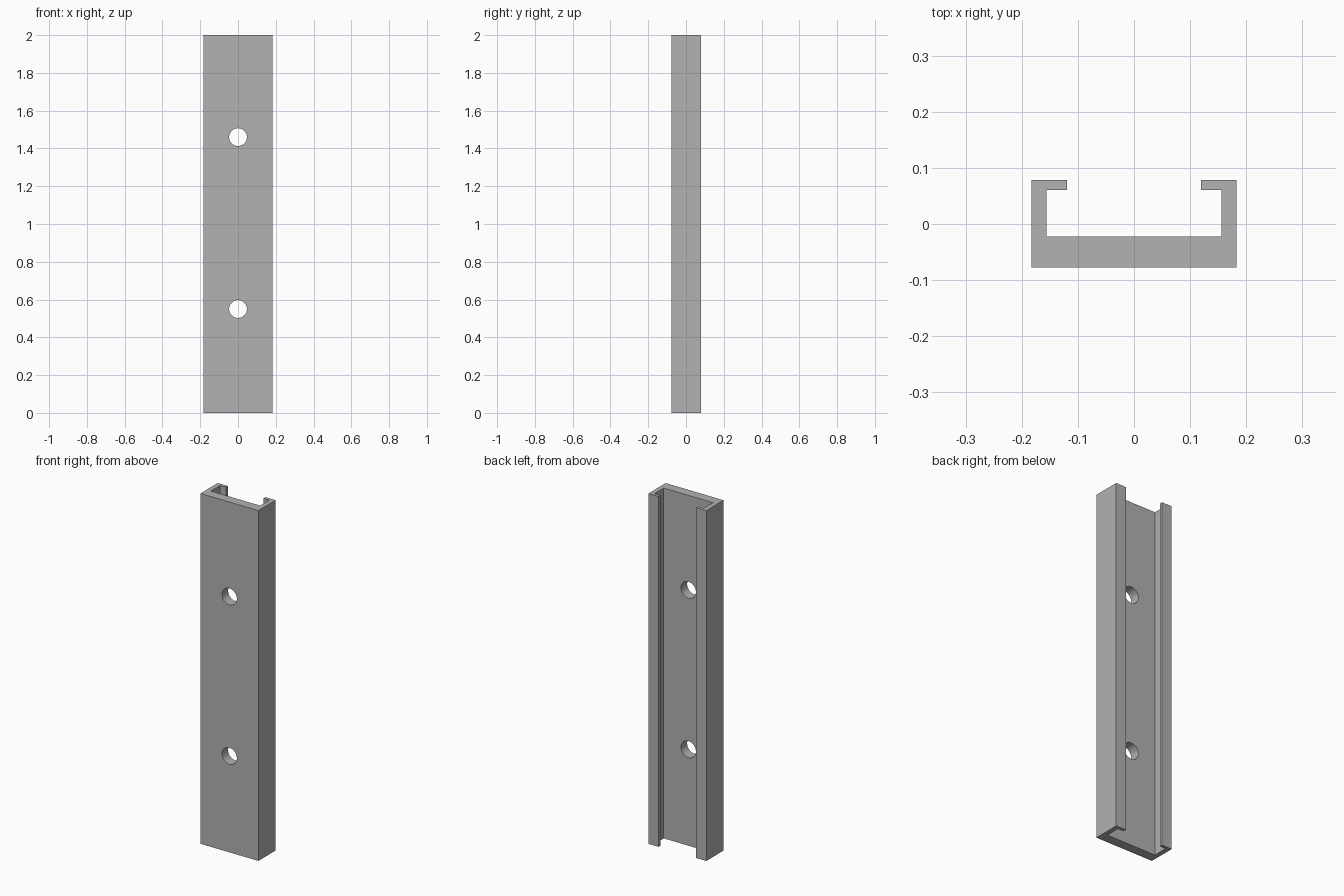
import bpy
import bmesh
import math

cube = bpy.data.objects.get("Cube")
if cube:
    bpy.data.objects.remove(cube, do_unlink=True)

HEIGHT = 2.0
OUTER_X, INNER_X, LIP_X = 0.183, 0.156, 0.119
FRONT_Y, FLOOR_Y, LIP_Y, BACK_Y = -0.0775, -0.022, 0.061, 0.0785
HOLE_RADIUS = 0.047
HOLE_HEIGHTS = (0.55, 1.46)

# Plain grey metal
grey = bpy.data.materials.new("grey_metal")
grey.use_nodes = True
colour = (0.445, 0.445, 0.445, 1)
grey.diffuse_color = colour
grey.node_tree.nodes["Principled BSDF"].inputs["Base Color"].default_value = colour


def add_object(name, bm):
    bmesh.ops.recalc_face_normals(bm, faces=bm.faces)
    mesh = bpy.data.meshes.new(name)
    bm.to_mesh(mesh)
    bm.free()
    mesh.materials.append(grey)
    obj = bpy.data.objects.new(name, mesh)
    bpy.context.collection.objects.link(obj)
    return obj


# Channel rail: mirrored lipped profile, extruded upwards
half = [(OUTER_X, FRONT_Y), (OUTER_X, BACK_Y), (LIP_X, BACK_Y),
        (LIP_X, LIP_Y), (INNER_X, LIP_Y), (INNER_X, FLOOR_Y)]
outline = half + [(-x, y) for x, y in reversed(half)]
bm = bmesh.new()
base = bm.faces.new([bm.verts.new((x, y, 0)) for x, y in outline])
extruded = bmesh.ops.extrude_face_region(bm, geom=[base], use_keep_orig=True)
top_verts = [v for v in extruded["geom"] if isinstance(v, bmesh.types.BMVert)]
bmesh.ops.translate(bm, verts=top_verts, vec=(0, 0, HEIGHT))
rail = add_object("channel_rail", bm)

# Round mounting holes through the web
for number, z in enumerate(HOLE_HEIGHTS, 1):
    bm = bmesh.new()
    bmesh.ops.create_cone(bm, cap_ends=True, segments=48, radius1=HOLE_RADIUS,
                          radius2=HOLE_RADIUS, depth=0.12)
    cutter = add_object(f"hole_cutter_{number}", bm)
    cutter.location = (0, (FRONT_Y + FLOOR_Y) / 2, z)
    cutter.rotation_euler.x = math.pi / 2
    cutter.hide_render = True
    cutter.hide_viewport = True
    cut = rail.modifiers.new(f"mounting_hole_{number}", 'BOOLEAN')
    cut.operation = 'DIFFERENCE'
    cut.solver = 'EXACT'
    cut.object = cutter

# Apply the cuts, then remove the cutters
bpy.context.view_layer.update()
bpy.context.view_layer.objects.active = rail
rail.select_set(True)
for cut in list(rail.modifiers):
    cutter = cut.object
    bpy.ops.object.modifier_apply(modifier=cut.name)
    bpy.data.objects.remove(cutter, do_unlink=True)

# Smooth hole walls, sharp rail edges
bpy.ops.object.shade_smooth_by_angle(angle=math.radians(30))
